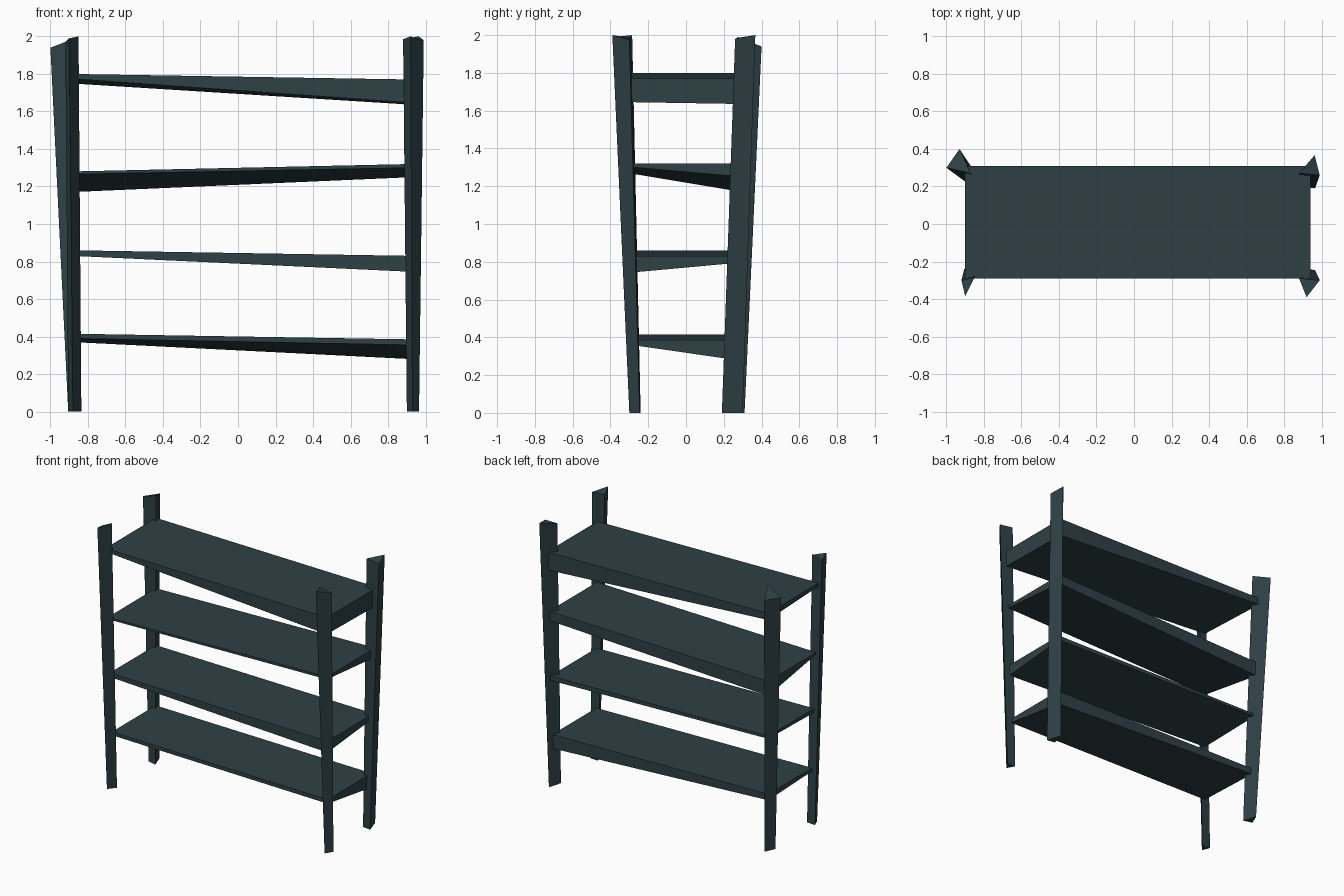
import bpy, bmesh

if "Cube" in bpy.data.objects:
    bpy.data.objects.remove(bpy.data.objects["Cube"])

mat = bpy.data.materials.new("dark_teal")
mat.diffuse_color = (0.028, 0.052, 0.06, 1)
mat.use_nodes = True
mat.node_tree.nodes["Principled BSDF"].inputs["Base Color"].default_value = mat.diffuse_color


def loft(name, bottom, top):
    """Closed solid between two matching rings of points."""
    bm = bmesh.new()
    lo = [bm.verts.new(p) for p in bottom]
    hi = [bm.verts.new(p) for p in top]
    n = len(lo)
    bm.faces.new(lo)
    bm.faces.new(hi)
    for i in range(n):
        j = (i + 1) % n
        bm.faces.new((lo[i], lo[j], hi[j], hi[i]))
    bmesh.ops.recalc_face_normals(bm, faces=bm.faces[:])
    me = bpy.data.meshes.new(name)
    bm.to_mesh(me)
    bm.free()
    me.materials.append(mat)
    ob = bpy.data.objects.new(name, me)
    bpy.context.collection.objects.link(ob)


# Splayed three-sided posts: floor triangle, then slanted top triangle
posts = {
    "front_left_post": ([(-.88, -.30), (-.905, -.24), (-.835, -.245)],
                        [(-.90, -.385, 1.99), (-.92, -.30, 1.97), (-.85, -.285, 2.0)]),
    "front_right_post": ([(.93, -.30), (.965, -.245), (.90, -.24)],
                         [(.92, -.39, 2.0), (.99, -.30, 1.975), (.88, -.29, 1.985)]),
    "back_left_post": ([(-.87, .31), (-.905, .23), (-.835, .21)],
                       [(-.93, .40, 1.94), (-1.0, .30, 1.94), (-.87, .27, 1.99)]),
    "back_right_post": ([(.93, .30), (.965, .19), (.90, .20)],
                        [(.963, .367, 2.0), (.99, .26, 1.98), (.88, .27, 1.985)]),
}
for name, (floor, top) in posts.items():
    loft(name, [(x, y, 0) for x, y in floor], top)

# Wedge shelves: top height left/right, underside height at FL, FR, BR, BL
shelves = {
    "bottom_shelf": (.415, .385, (.39, .355, .28, .37)),
    "lower_shelf": (.86, .83, (.83, .745, .795, .84)),
    "upper_shelf": (1.28, 1.32, (1.265, 1.30, 1.25, 1.17)),
    "top_shelf": (1.80, 1.77, (1.775, 1.645, 1.635, 1.75)),
}
for name, (zl, zr, under) in shelves.items():
    t = (zl - .4) / 1.4
    xl, xr = -.87 - .03 * t, .925 + .015 * t
    yf, yb = -.255 - .035 * t, .265 + .045 * t
    plan = [(xl, yf), (xr, yf), (xr, yb), (xl, yb)]
    loft(name, [(*p, z) for p, z in zip(plan, under)],
         [(*p, z) for p, z in zip(plan, (zl, zr, zr, zl))])
